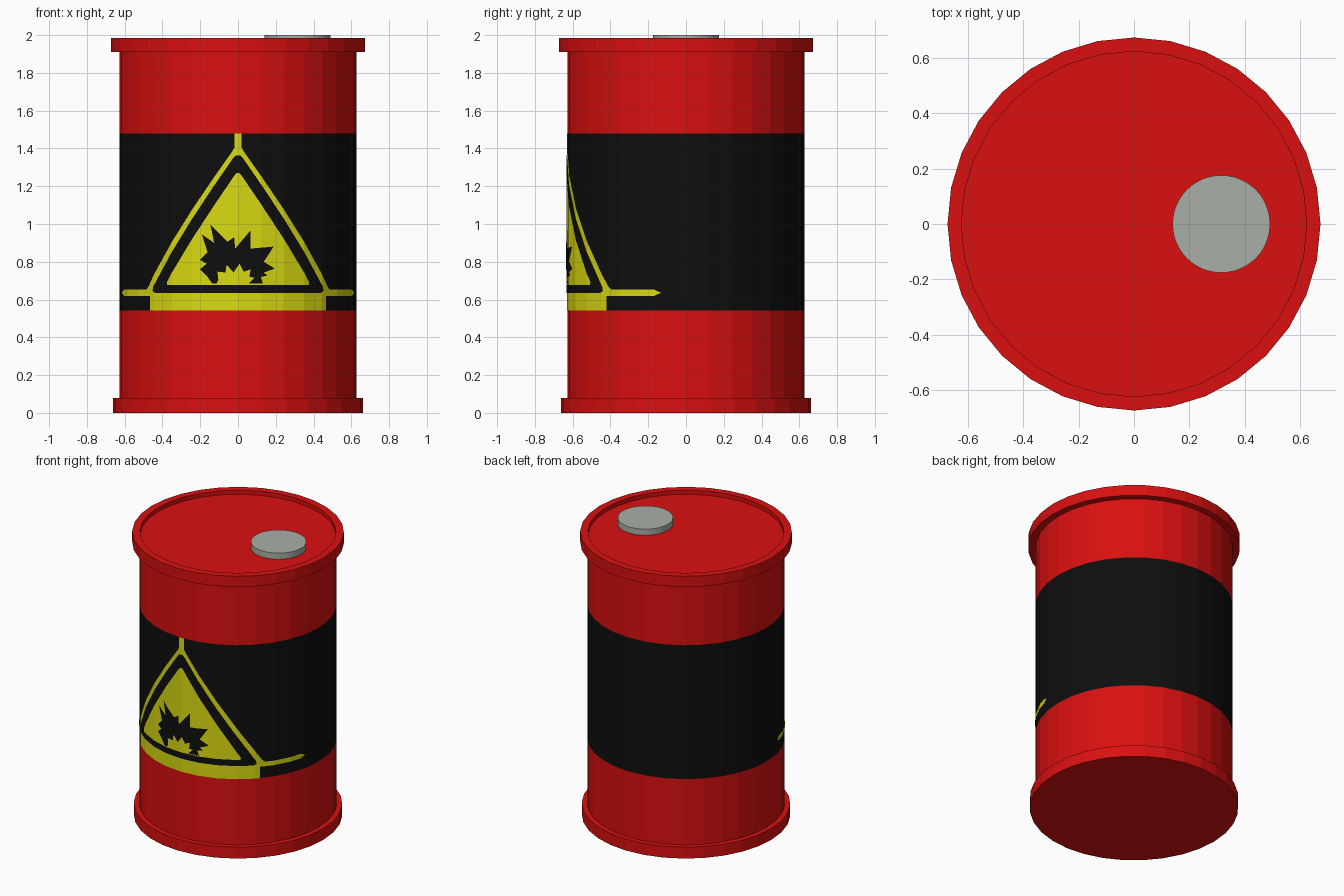
import bpy, bmesh, math
from mathutils import Vector

if "Cube" in bpy.data.objects:
    bpy.data.objects.remove(bpy.data.objects["Cube"])

SIDES = 32
STEP = 2 * math.pi / SIDES
R = 0.628                      # drum wall radius
BAND = (0.541, 1.48)           # black band heights


def material(name, rgb):
    m = bpy.data.materials.new(name)
    m.diffuse_color = (*rgb, 1)
    m.use_nodes = True
    m.node_tree.nodes["Principled BSDF"].inputs["Base Color"].default_value = m.diffuse_color
    return m


RED = material("red paint", (0.70, 0.005, 0.005))
BLACK = material("black paint", (0.0045, 0.0045, 0.0045))
YELLOW = material("yellow paint", (0.70, 0.70, 0.006))
GREY = material("grey metal", (0.40, 0.43, 0.39))


def add_object(name, bm, mats):
    me = bpy.data.meshes.new(name)
    bm.to_mesh(me)
    bm.free()
    for m in mats:
        me.materials.append(m)
    ob = bpy.data.objects.new(name, me)
    bpy.context.collection.objects.link(ob)
    return ob


def lathe(name, profile, sides, mats, rule=None):
    """Revolve an (r, z) profile around z."""
    bm = bmesh.new()
    vs = [bm.verts.new((r, 0, z)) for r, z in profile]
    es = [bm.edges.new(p) for p in zip(vs, vs[1:])]
    bmesh.ops.spin(bm, geom=vs + es, cent=(0, 0, 0), axis=(0, 0, 1),
                   angle=2 * math.pi, steps=sides, use_duplicate=False)
    bmesh.ops.remove_doubles(bm, verts=bm.verts[:], dist=1e-4)
    bmesh.ops.recalc_face_normals(bm, faces=bm.faces[:])
    if rule:
        for f in bm.faces:
            f.material_index = rule(f.calc_center_median())
    return add_object(name, bm, mats)


def on_wall(angle, z, radius):
    """Point on the flat-sided drum wall; angle 0 is the front."""
    k = math.floor(angle / STEP)
    a, b = (Vector((radius * math.sin(t * STEP), -radius * math.cos(t * STEP), z))
            for t in (k, k + 1))
    return a.lerp(b, angle / STEP - k)


def wrapped_paint(name, outline, layer, mat):
    """Wrap a front-view (x, z) outline round the drum as a thin paint layer."""
    bm = bmesh.new()
    face = bm.faces.new([bm.verts.new((math.asin(x / R), 0, z)) for x, z in outline])
    face.normal_update()
    if face.normal.y > 0:
        face.normal_flip()
    bmesh.ops.triangulate(bm, faces=[face])
    for k in range(-SIDES // 4, SIDES // 4 + 1):
        bmesh.ops.bisect_plane(bm, geom=bm.verts[:] + bm.edges[:] + bm.faces[:], dist=1e-6,
                               plane_co=(k * STEP, 0, 0), plane_no=(1, 0, 0))
    for v in bm.verts:
        v.co = on_wall(v.co.x, v.co.z, R + 0.0018 * layer)
    return add_object(name, bm, [mat])


def mirrored(half):
    return half + [(-x, z) for x, z in reversed(half)]


# Drum: bottom hoop, wall with black band, top hoop and sunken lid
lathe("drum", [(0, 0), (0.663, 0), (0.663, 0.08), (R, 0.08), (R, BAND[0]), (R, BAND[1]),
               (R, 1.91), (0.673, 1.91), (0.673, 1.985), (0.623, 1.985),
               (0.623, 1.957), (0, 1.957)],
      SIDES, [RED, BLACK],
      lambda c: int(BAND[0] < c.z < BAND[1]))

# Filler cap on the lid
cap = lathe("filler_cap", [(0, 1.95), (0.176, 1.95), (0.176, 2.0), (0, 2.0)], 48, [GREY])
cap.location.x = 0.315

# Warning sign: yellow border with stem, arms and base
wrapped_paint("sign_border", mirrored([
    (0.019, BAND[1]), (0.019, 1.405), (0.03, 1.385), (0.475, 0.668), (0.487, 0.652),
    (0.605, 0.652), (0.614, 0.636), (0.605, 0.62), (0.465, 0.62), (0.465, BAND[0])]),
    1, YELLOW)

# Black and yellow triangles inside the border
wrapped_paint("sign_black_triangle", mirrored([
    (0.012, 1.363), (0.025, 1.35), (0.448, 0.665), (0.45, 0.645), (0.435, 0.634)]), 2, BLACK)
wrapped_paint("sign_yellow_triangle", mirrored([
    (0.008, 1.27), (0.018, 1.258), (0.375, 0.693), (0.373, 0.678)]), 3, YELLOW)

# Jagged burst symbol
wrapped_paint("sign_burst", [
    (-.135, .684), (-.16, .72), (-.2, .76), (-.165, .79), (-.2, .81), (-.16, .85),
    (-.19, .945), (-.125, .90), (-.145, .997), (-.055, .907), (-.02, .93), (-.015, .87),
    (.066, .966), (.066, .87), (.187, .88), (.135, .80), (.193, .764), (.135, .743),
    (.155, .727), (.12, .72), (.13, .684), (.055, .684), (.087, .716), (.06, .72),
    (.066, .76), (.03, .748), (.008, .79), (-.024, .743), (-.06, .785), (-.066, .743),
    (-.108, .748), (-.103, .705), (-.113, .684)], 4, BLACK)
